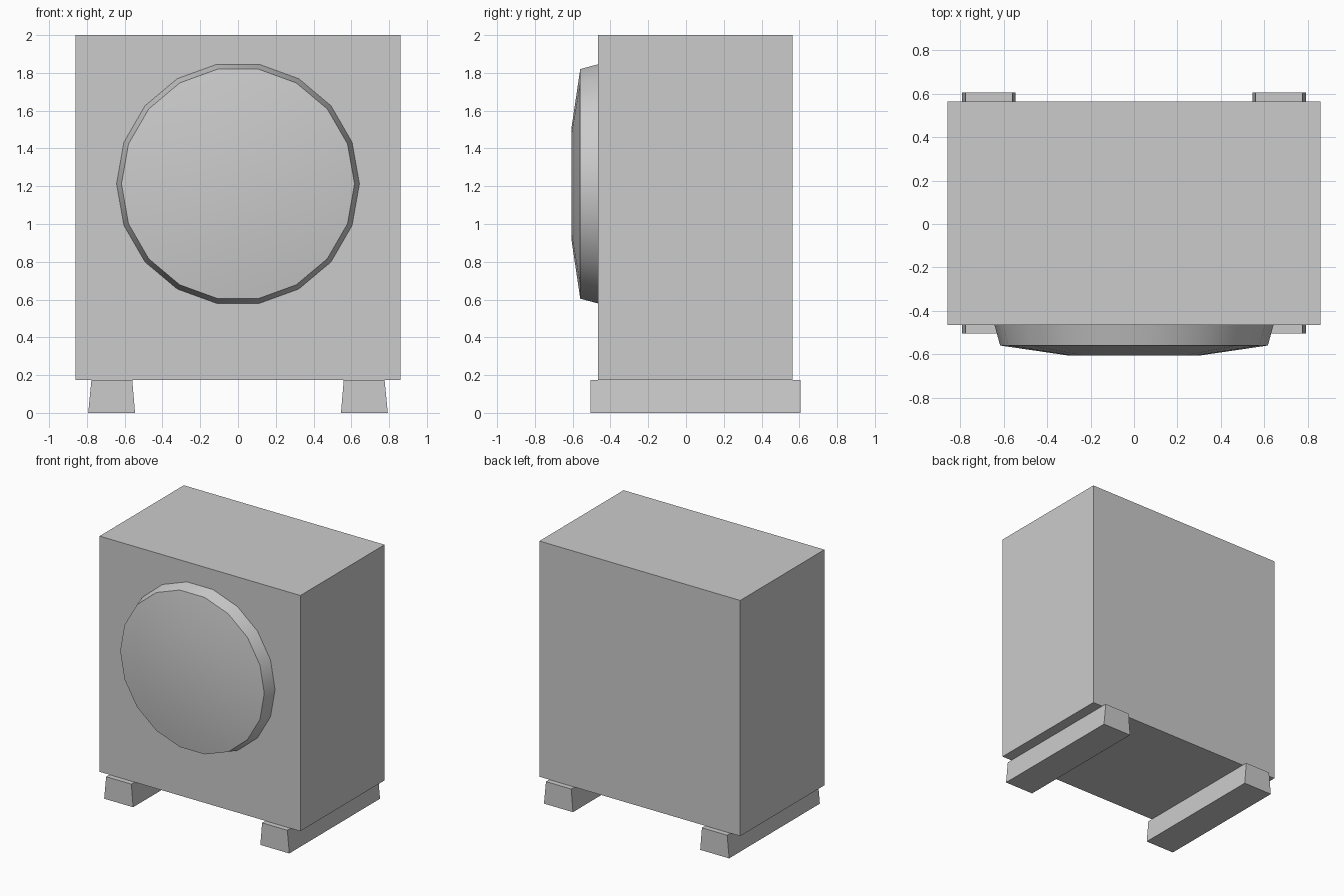
import bpy, bmesh, math

if "Cube" in bpy.data.objects:
    bpy.data.objects.remove(bpy.data.objects["Cube"])

grey = bpy.data.materials.new("light grey")
grey.diffuse_color = (0.6, 0.6, 0.6, 1)
grey.use_nodes = True
grey.node_tree.nodes["Principled BSDF"].inputs["Base Color"].default_value = grey.diffuse_color


def make(name, bm):
    bmesh.ops.recalc_face_normals(bm, faces=bm.faces[:])
    mesh = bpy.data.meshes.new(name)
    bm.to_mesh(mesh)
    bm.free()
    mesh.materials.append(grey)
    ob = bpy.data.objects.new(name, mesh)
    bpy.context.collection.objects.link(ob)
    return ob


def loft(name, rings):
    """Join successive rings of points and cap both ends."""
    bm = bmesh.new()
    loops = [[bm.verts.new(p) for p in ring] for ring in rings]
    n = len(loops[0])
    for a, b in zip(loops, loops[1:]):
        for i in range(n):
            j = (i + 1) % n
            bm.faces.new((a[i], a[j], b[j], b[i]))
    bm.faces.new(loops[0])
    bm.faces.new(loops[-1])
    return make(name, bm)


def rect(x0, x1, y0, y1, z):
    return [(x0, y0, z), (x1, y0, z), (x1, y1, z), (x0, y1, z)]


# Cabinet box
loft("cabinet", [rect(-0.86, 0.86, -0.465, 0.565, z) for z in (0.175, 2.0)])

# Tapered runner feet
for side, name in ((-1, "left_foot"), (1, "right_foot")):
    loft(name, [rect(side * 0.545, side * 0.793, -0.505, 0.605, 0.0),
                rect(side * 0.56, side * 0.776, -0.505, 0.605, 0.175)])

# Round domed door, 18 sides: (radius, y)
profile = [(0.643, -0.465), (0.617, -0.56), (0.31, -0.605)]
door = loft("round_door", [
    [(r * math.cos(math.tau * i / 18), y, 1.2125 + r * math.sin(math.tau * i / 18))
     for i in range(18)] for r, y in profile])
bpy.context.view_layer.objects.active = door
door.select_set(True)
bpy.ops.object.shade_smooth_by_angle(angle=math.radians(30))
